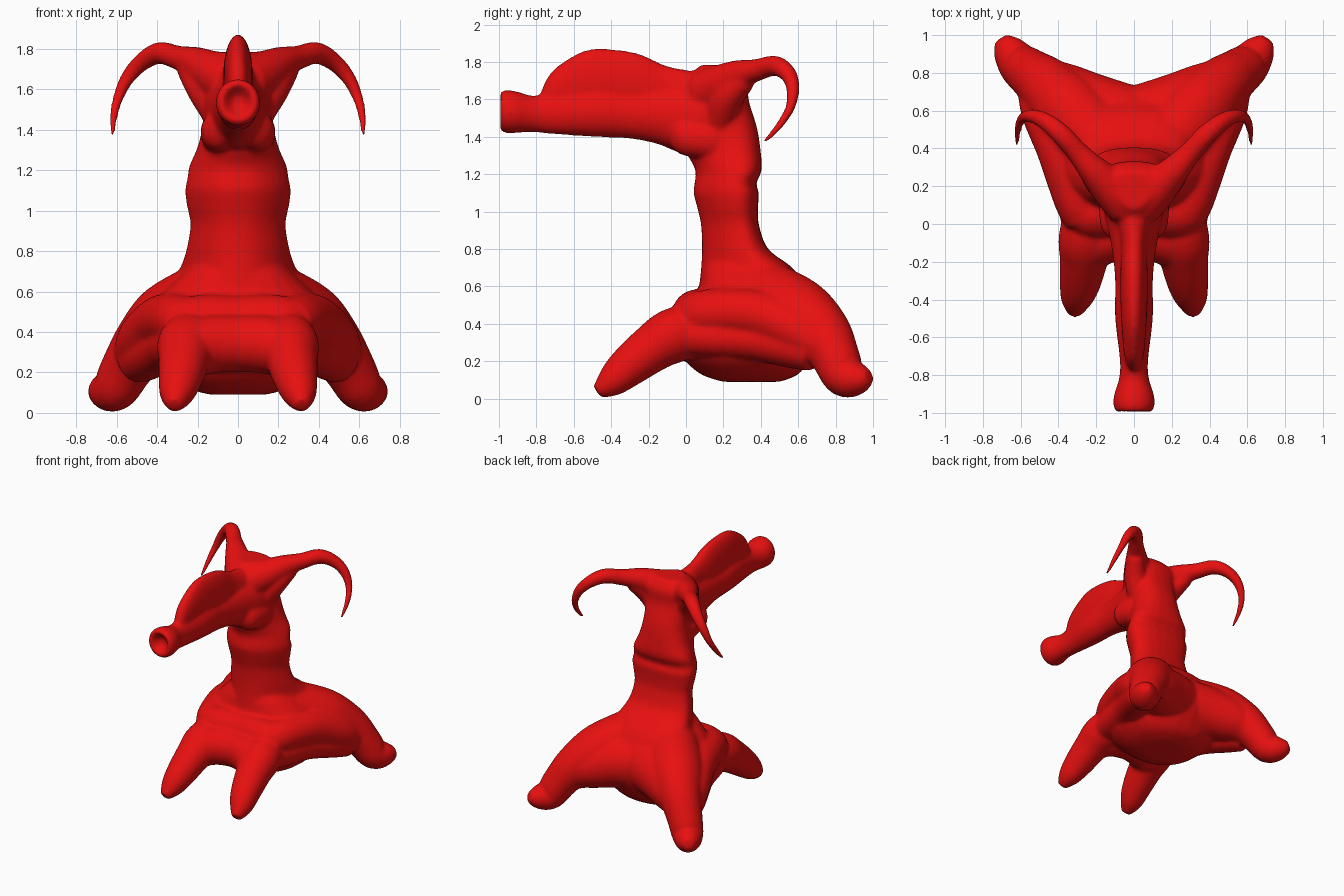
import bpy, bmesh, math
from mathutils import Vector

red = bpy.data.materials.new("glossy red")
red.diffuse_color = (0.8, 0.005, 0.005, 1)
SEG = 24


def catmull(rows, steps=4):
    """Smoothly resample a list of section rows."""
    v = [Vector(r) for r in rows]
    out = []
    for i in range(len(v) - 1):
        a, b, c, d = v[max(i - 1, 0)], v[i], v[i + 1], v[min(i + 2, len(v) - 1)]
        for s in range(steps):
            t = s / steps
            out.append(0.5 * (2 * b + (c - a) * t + (2 * a - 5 * b + 4 * c - d) * t * t
                              + (3 * b - a - 3 * c + d) * t ** 3))
    return out + [v[-1]]


def loft(bm, rows, axis=None, mirror=False, power=1.0, taper=0.0):
    """Closed tube through rows of (x, y, z, radius_u, radius_v)."""
    rows = catmull(rows)
    for sx in ((1, -1) if mirror else (1,)):
        rings = []
        for i, r in enumerate(rows):
            if axis == 'Z':
                u, w = Vector((1, 0, 0)), Vector((0, 1, 0))
            elif axis == 'Y':
                u, w = Vector((1, 0, 0)), Vector((0, 0, 1))
            else:
                a, b = rows[max(i - 1, 0)], rows[min(i + 1, len(rows) - 1)]
                t = Vector(b[:3]) - Vector(a[:3])
                u = t.cross(Vector((0.7, -0.7, 0.1))).normalized()
                w = t.cross(u).normalized()
            ring = []
            for k in range(SEG):
                an = math.tau * k / SEG
                c, s = math.cos(an), math.sin(an)
                c = math.copysign(abs(c) ** power, c)
                s = math.copysign(abs(s) ** power, s)
                p = Vector(r[:3]) + u * c * r[3] * (1 + taper * s) + w * s * r[4]
                ring.append(bm.verts.new((p.x * sx, p.y, p.z)))
            rings.append(ring)
        faces = [bm.faces.new(rings[0]), bm.faces.new(rings[-1])]
        for a, b in zip(rings, rings[1:]):
            for k in range(SEG):
                n = (k + 1) % SEG
                faces.append(bm.faces.new((a[k], a[n], b[n], b[k])))
        bmesh.ops.recalc_face_normals(bm, faces=faces)


def limb(bm, rows):
    """Mirrored round tube through rows of (x, y, z, radius)."""
    loft(bm, [(*p, p[-1]) for p in rows], mirror=True)


def column(bm, rows, taper=0.0):
    """Upright body through rows of (z, front y, back y, half width)."""
    loft(bm, [(0, (f + b) / 2, z, w, (b - f) / 2) for z, f, b, w in rows], 'Z',
         power=0.85, taper=taper)


body = bmesh.new()

# trunk, and the neck that narrows toward the front
column(body, [(.09, .2, .5, .14), (.13, .08, .6, .27), (.22, -.02, .67, .38), (.35, -.1, .73, .41),
              (.48, -.03, .71, .41), (.58, .06, .66, .38), (.68, .085, .57, .28),
              (.75, .12, .46, .2)])
column(body, [(.5, .06, .66, .33), (.6, .07, .64, .33), (.7, .08, .57, .275), (.8, .085, .44, .24),
              (.93, .08, .39, .22), (1.02, .06, .385, .235), (1.1, .04, .39, .245),
              (1.15, .045, .375, .235), (1.22, .05, .405, .225), (1.32, 0, .40, .185),
              (1.45, -.05, .38, .16), (1.6, -.06, .335, .165), (1.71, 0, .33, .17),
              (1.785, .08, .28, .1)], taper=0.34)

# snout: (y, bottom z, top z, half width), ending in the hollow nose tip
snout = [(.12, 1.30, 1.72, .17), (-.02, 1.31, 1.68, .14), (-.15, 1.36, 1.66, .115),
         (-.3, 1.39, 1.65, .10), (-.5, 1.40, 1.66, .10), (-.72, 1.415, 1.63, .075),
         (-.82, 1.425, 1.62, .08), (-.91, 1.42, 1.645, .108), (-.97, 1.42, 1.65, .108),
         (-1.0, 1.45, 1.63, .085), (-.98, 1.47, 1.61, .062), (-.94, 1.51, 1.57, .03)]
loft(body, [(0, y, (a + b) / 2, w, (b - a) / 2) for y, a, b, w in snout], 'Y')

# tall crest on the snout
loft(body, [(0, -.775, 1.6, .025, .05), (0, -.71, 1.64, .05, .12), (0, -.55, 1.68, .065, .18),
            (0, -.4, 1.68, .072, .19), (0, -.25, 1.66, .072, .185), (0, -.1, 1.62, .07, .16),
            (0, .05, 1.6, .1, .15)], 'Y')

# cheeks
loft(body, [(.06, -.1, 1.42, .03, .04), (.09, -.04, 1.40, .075, .09), (.1, .05, 1.39, .085, .1),
            (.1, .16, 1.38, .08, .1), (.1, .25, 1.38, .04, .06)], 'Y', mirror=True)

# legs
limb(body, [(.19, .14, .39, .14), (.25, -.06, .34, .148), (.265, -.18, .27, .13),
            (.285, -.31, .17, .11), (.305, -.40, .09, .084), (.315, -.475, .035, .038)])
limb(body, [(.16, .40, .56, .19), (.34, .60, .45, .195), (.46, .73, .35, .155), (.55, .80, .22, .13),
            (.61, .85, .12, .115), (.67, .93, .11, .085), (.705, .98, .12, .04)])

# flesh between the legs: rear, chest, shoulders, flanks
limb(body, [(-.02, .52, .42, .2), (.2, .59, .40, .2), (.4, .70, .34, .165), (.5, .76, .27, .12)])
limb(body, [(-.02, -.04, .345, .14), (.13, -.06, .34, .145), (.24, -.11, .31, .135),
            (.27, -.14, .3, .1)])
limb(body, [(-.02, .07, .45, .13), (.15, .06, .45, .135), (.25, .06, .44, .13), (.31, .09, .43, .09)])
limb(body, [(.25, .03, .44, .12), (.29, .12, .455, .13), (.34, .26, .46, .13), (.39, .42, .44, .135),
            (.47, .6, .36, .13), (.52, .7, .28, .1)])
limb(body, [(.27, .0, .34, .11), (.31, .15, .33, .11), (.36, .36, .32, .115), (.45, .58, .28, .12),
            (.51, .69, .24, .1)])

# horns and their flared roots
limb(body, [(.04, .12, 1.64, .13), (.13, .20, 1.685, .108), (.21, .28, 1.73, .082),
            (.30, .38, 1.757, .06), (.39, .48, 1.78, .055), (.48, .55, 1.73, .045),
            (.55, .572, 1.65, .036), (.595, .555, 1.55, .027), (.617, .49, 1.45, .021),
            (.62, .415, 1.37, .012)])
limb(body, [(.06, .16, 1.42, .08), (.12, .19, 1.53, .09), (.18, .23, 1.62, .085),
            (.25, .32, 1.71, .06)])

# fuse the creature into one smooth skin
me = bpy.data.meshes.new("horned_creature")
body.to_mesh(me)
body.free()
me.materials.append(red)
ob = bpy.data.objects.new("horned_creature", me)
bpy.context.collection.objects.link(ob)
m = ob.modifiers.new("fuse", 'REMESH')
m.mode = 'VOXEL'
m.voxel_size = 0.011
m.use_smooth_shade = True
s = ob.modifiers.new("soften", 'SMOOTH')
s.factor = 0.5
s.iterations = 18
